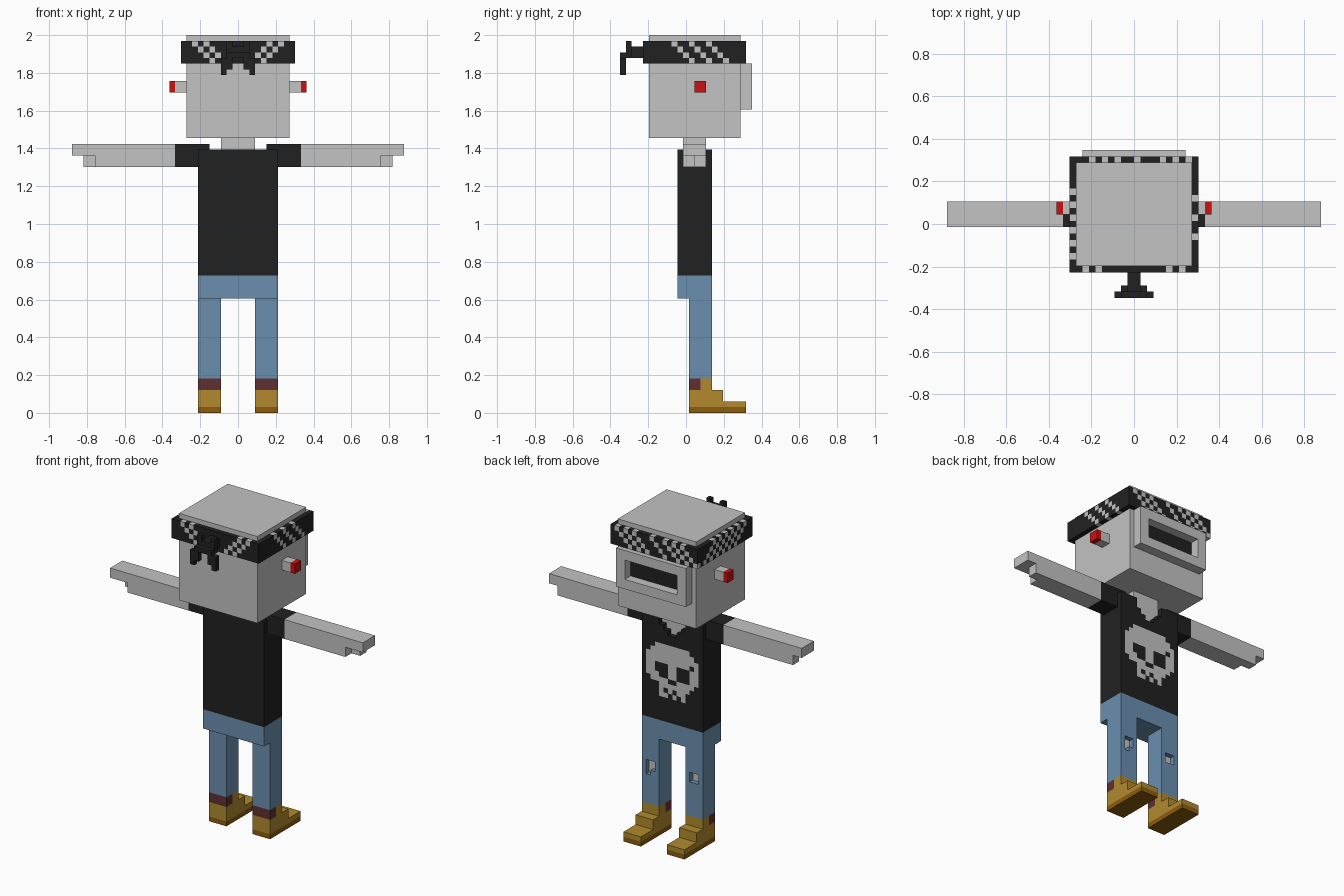
import bpy, bmesh

if "Cube" in bpy.data.objects:
    bpy.data.objects.remove(bpy.data.objects["Cube"])

U = 2 / 66  # one voxel; all sizes below are in voxels


def material(name, rgb):
    m = bpy.data.materials.new(name)
    m.diffuse_color = (*rgb, 1)
    m.use_nodes = True
    m.node_tree.nodes["Principled BSDF"].inputs["Base Color"].default_value = m.diffuse_color
    return m


GREY = material("pale grey", (0.546, 0.546, 0.546))
BLACK = material("black cloth", (0.0152, 0.0152, 0.0152))
BLUE = material("denim blue", (0.147, 0.275, 0.434))
OCHRE = material("ochre", (0.445, 0.254, 0.027))
SOLE = material("dark ochre", (0.262, 0.107, 0.0044))
BROWN = material("sock brown", (0.117, 0.03, 0.032))
RED = material("red", (0.604, 0.005, 0.005))


def voxels(name, cells, origin, size=(1, 1, 1)):
    """Build the outer faces of a {(i, j, k): material} set of cells."""
    bm, cache, mats = bmesh.new(), {}, []

    def vert(p):
        if p not in cache:
            cache[p] = bm.verts.new([(origin[n] + p[n] * size[n]) * U for n in range(3)])
        return cache[p]

    for cell, mat in cells.items():
        if mat not in mats:
            mats.append(mat)
        for a in range(3):
            b, c = (a + 1) % 3, (a + 2) % 3
            for s in (0, 1):
                near = list(cell)
                near[a] += 2 * s - 1
                if tuple(near) in cells:
                    continue
                ring = []
                for db, dc in ((0, 0), (1, 0), (1, 1), (0, 1)):
                    p = list(cell)
                    p[a] += s
                    p[b] += db
                    p[c] += dc
                    ring.append(vert(tuple(p)))
                face = bm.faces.new(ring if s else ring[::-1])
                face.material_index = mats.index(mat)
    mesh = bpy.data.meshes.new(name)
    bm.to_mesh(mesh)
    bm.free()
    for m in mats:
        mesh.materials.append(m)
    obj = bpy.data.objects.new(name, mesh)
    bpy.context.collection.objects.link(obj)
    return obj


def box(name, x, y, z, mat):
    x = sorted(x)
    return voxels(name, {(0, 0, 0): mat}, (x[0], y[0], z[0]),
                  (x[1] - x[0], y[1] - y[0], z[1] - z[0]))


def block(nx, ny, nz, mat):
    return {(i, j, k): mat for i in range(nx) for j in range(ny) for k in range(nz)}


# Head, neck and visor
box("head", (-9, 9), (-6.5, 9.5), (48, 66), GREY)
box("neck", (-3, 3), (-0.5, 3.5), (45, 48), GREY)
frame = {c: m for c, m in block(16, 2, 8, GREY).items()
         if not (2 <= c[0] < 14 and 2 <= c[2] < 6)}
voxels("visor_frame", frame, (-8, 9.5, 53))
box("visor_screen", (-6, 6), (9.5, 9.6), (55, 59), BLACK)

# Headband: a ring of cells with diagonal light checks
band = {}
for (i, j, k), m in block(20, 18, 4, BLACK).items():
    if i in (0, 19) or j in (0, 17):
        r = 3 - k
        if j == 0:
            light = min(i, 19 - i) - r in (2, 4)
        elif j == 17:
            light = i + r in (3, 5, 7, 10, 14, 16, 18)
        elif i == 19:
            light = j - r in (5, 8, 11)
        else:
            light = j - r in (2, 4, 6, 8, 10, 12)
        band[i, j, k] = GREY if light else BLACK
voxels("headband", band, (-10, -7.5, 61))

# Headband knot with two hanging tails
box("knot_stem", (-1, 1), (-9.5, -7.5), (62, 64), BLACK)
knot = {}
for j, k, cols in ((1, 5, (1, 4)), (1, 4, (1, 2, 3, 4)), (1, 3, (1, 2, 3, 4)),
                   (0, 3, (1, 2, 3, 4)), (0, 2, (0, 1, 4, 5)),
                   (0, 1, (0, 1, 4, 5)), (0, 0, (0, 5))):
    for i in cols:
        knot[i, j, k] = BLACK
voxels("knot_tails", knot, (-3, -11.5, 59))

# Shirt with a recessed neckline and a skull print on the chest
shirt = block(14, 6, 22, BLACK)
for k, half in ((21, 3), (20, 3), (19, 2), (18, 1)):
    for i in range(7 - half, 7 + half):
        del shirt[i, 5, k]
        shirt[i, 4, k] = GREY
SKULL = ("..########..",
         ".##########.",
         "############",
         "##########.#",
         "##...##...##",
         "##...##...##",
         "###..##...##",
         ".####..####.",
         "...#######..",
         "...#.#.##...",
         "...##.#.#...")
for row, line in enumerate(SKULL):
    for col, ch in enumerate(line):
        if ch == "#":
            shirt[12 - col, 5, 15 - row] = GREY
voxels("shirt", shirt, (-7, -1.5, 24))

# Jeans
box("jeans_hips", (-7, 7), (-1.5, 4.5), (20, 24), BLUE)
# Cells of the torn knees: (column, height) for each leg
HOLES = {1: ((1, 8), (2, 8), (1, 7), (2, 7), (2, 6)),
         -1: ((1, 8), (2, 8), (1, 7), (2, 7))}

for s, side in ((1, "right"), (-1, "left")):
    # Ear bolts
    box(side + "_ear", (9 * s, 11 * s), (1.5, 3.5), (56, 58), GREY)
    box(side + "_ear_cap", (11 * s, 12 * s), (1.5, 3.5), (56, 58), RED)

    # Sleeve, arm and hand
    box(side + "_sleeve", (5 * s, 11 * s), (-0.5, 3.5), (43, 47), BLACK)
    box(side + "_arm", (11 * s, 25 * s), (-0.5, 3.5), (43, 47), GREY)
    box(side + "_fingers", (25 * s, 29 * s), (-0.5, 3.5), (45, 47), GREY)
    box(side + "_thumb", (25 * s, 27 * s), (1.5, 3.5), (43, 45), GREY)

    # Leg with a torn knee showing the skin one cell deep
    leg = block(4, 4, 14, BLUE)
    for i, k in HOLES[s]:
        del leg[i, 3, k]
        leg[i, 2, k] = GREY
    voxels(side + "_leg", leg, (3 if s > 0 else -7, 0.5, 6))

    # Sock and stepped shoe
    x = (3 * s, 7 * s)
    box(side + "_sock", x, (0.5, 2.5), (4, 6), BROWN)
    box(side + "_shoe_tongue", x, (2.5, 4.5), (4, 6), OCHRE)
    box(side + "_shoe_upper", x, (0.5, 6.5), (2, 4), OCHRE)
    box(side + "_shoe_toe", x, (0.5, 10.5), (1, 2), OCHRE)
    box(side + "_shoe_sole", x, (0.5, 10.5), (0, 1), SOLE)
